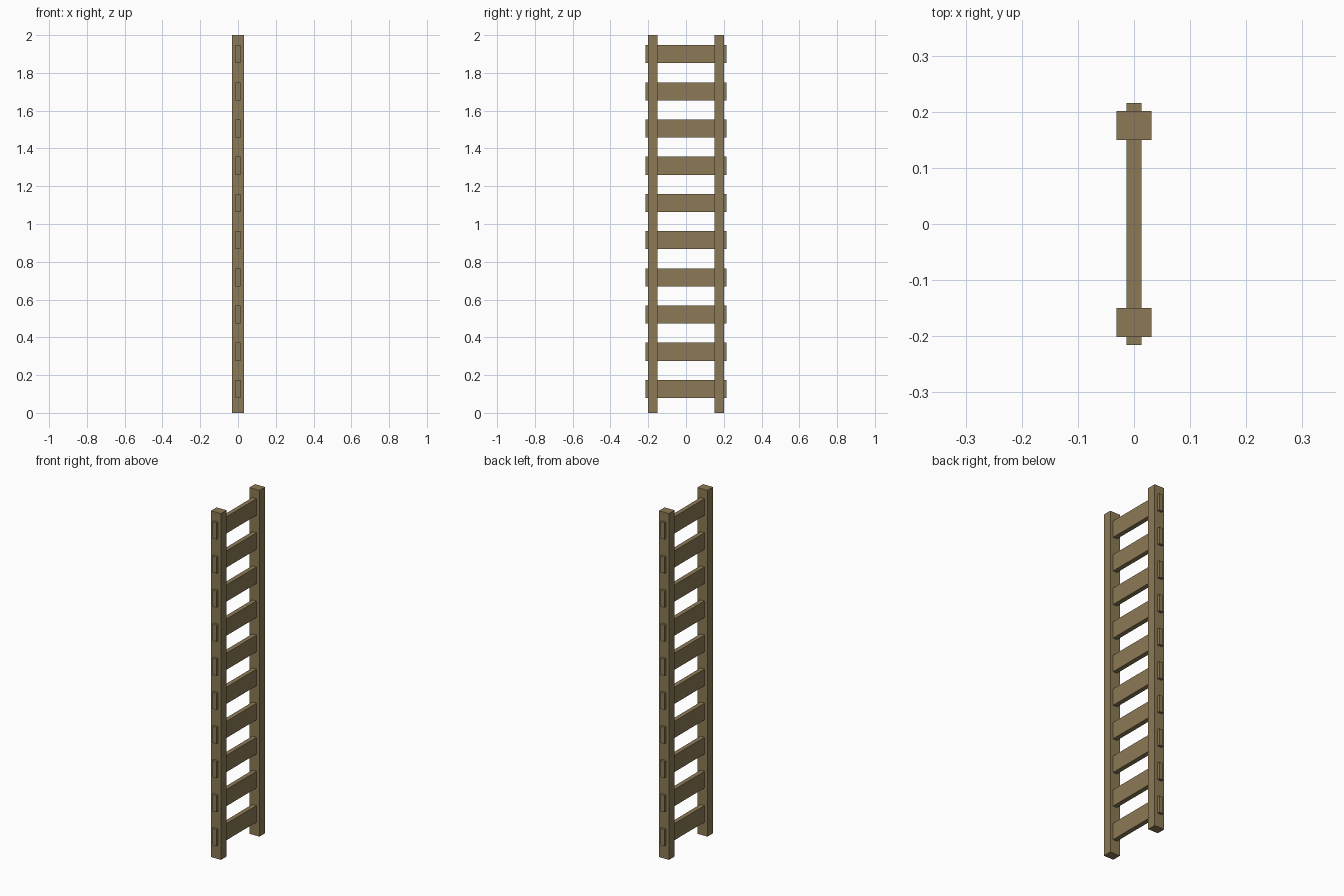
import bpy

if "Cube" in bpy.data.objects:
    bpy.data.objects.remove(bpy.data.objects["Cube"])

wood = bpy.data.materials.new("weathered wood")
wood.diffuse_color = (0.262, 0.195, 0.092, 1)
wood.use_nodes = True
wood.node_tree.nodes["Principled BSDF"].inputs["Base Color"].default_value = wood.diffuse_color


def box(name, size, location):
    bpy.ops.mesh.primitive_cube_add(size=1, location=location)
    ob = bpy.context.object
    ob.name = name
    ob.scale = size
    bpy.ops.object.transform_apply(location=False, rotation=False, scale=True)
    ob.data.materials.append(wood)
    return ob


# Two upright rails
for side, label in ((-1, "front"), (1, "back")):
    box(f"{label}_rail", (0.063, 0.051, 2.0), (0, side * 0.1755, 1.0))

# Ten flat rungs whose ends poke out through the rails
for i in range(10):
    box(f"rung_{i + 1}", (0.026, 0.431, 0.096), (0, 0, 0.127 + i * 0.1969))
